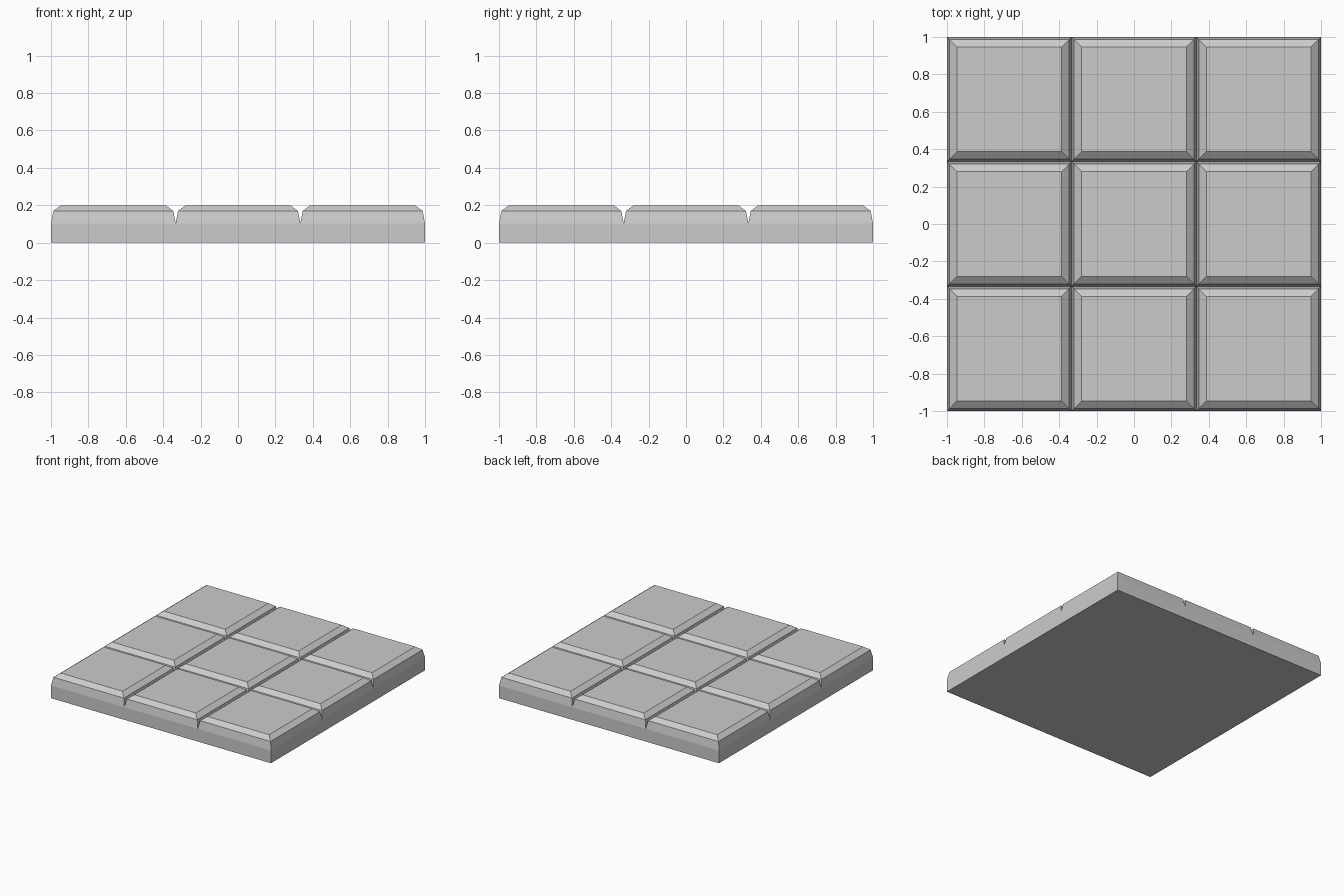
import bpy
import bmesh

if "Cube" in bpy.data.objects:
    bpy.data.objects.remove(bpy.data.objects["Cube"])

TILES = 3
GROOVE_Z = 0.104                                # height of groove bottoms
STEPS = [(0.013, 0.17), (0.04, 0.20)]           # (inset, height) of each bevel

bm = bmesh.new()

# 3 x 3 grid at the groove level
bmesh.ops.create_grid(bm, x_segments=TILES, y_segments=TILES, size=1.0)
for v in bm.verts:
    v.co.z = GROOVE_Z
tiles = list(bm.faces)

# Outer walls down to the ground, closed with one flat underside
rim = [e for e in bm.edges if e.is_boundary]
result = bmesh.ops.extrude_edge_only(bm, edges=rim)["geom"]
for v in (g for g in result if isinstance(g, bmesh.types.BMVert)):
    v.co.z = 0.0
bmesh.ops.contextual_create(bm, geom=[g for g in result if isinstance(g, bmesh.types.BMEdge)])

# Raise each tile: steep groove wall, then chamfer
for inset, height in STEPS:
    bmesh.ops.inset_individual(bm, faces=tiles, thickness=inset, use_even_offset=True)
    for f in tiles:
        for v in f.verts:
            v.co.z = height

bmesh.ops.recalc_face_normals(bm, faces=bm.faces)
mesh = bpy.data.meshes.new("tiled_slab")
bm.to_mesh(mesh)
bm.free()
slab = bpy.data.objects.new("tiled_slab", mesh)
bpy.context.collection.objects.link(slab)
